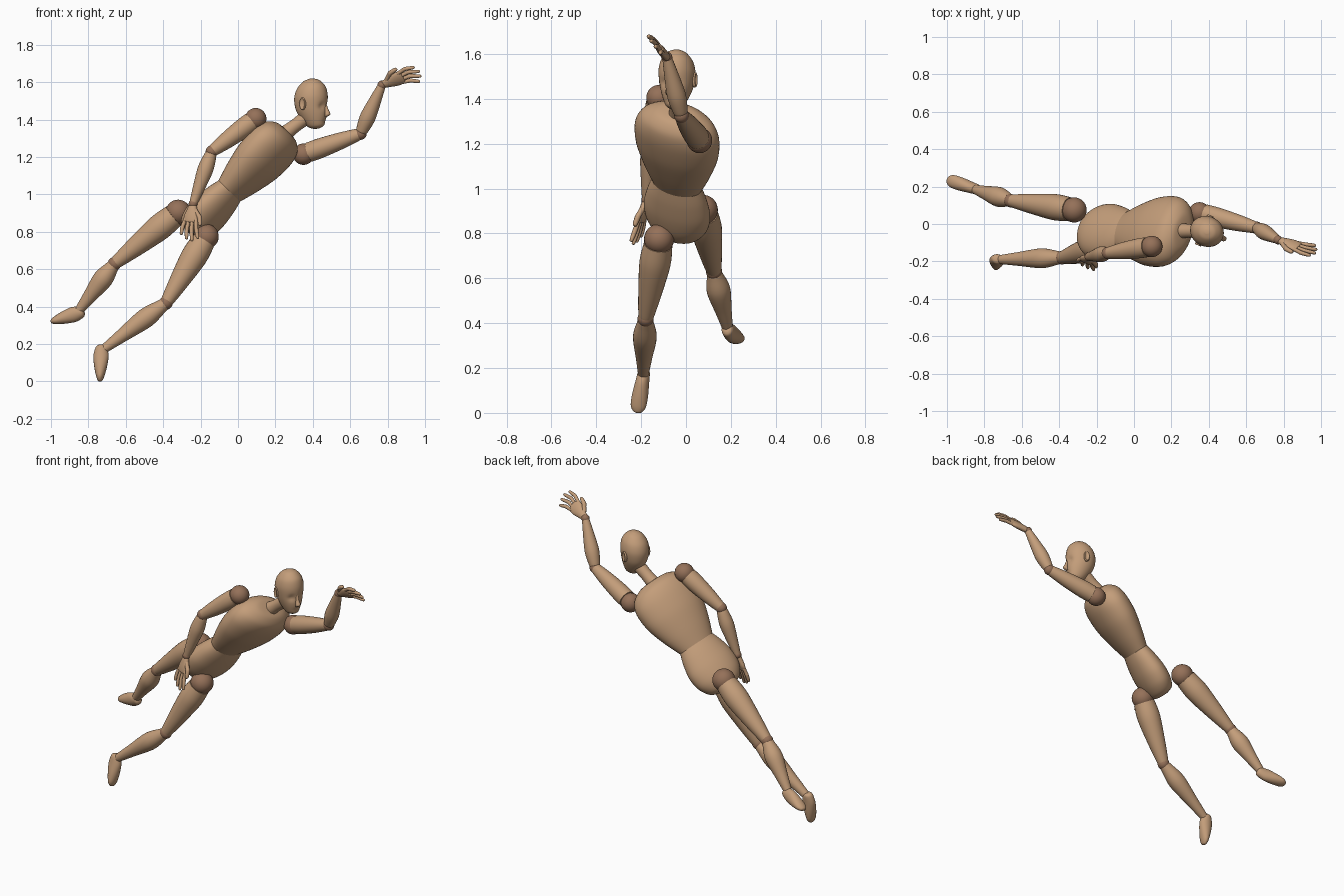
import bpy, bmesh, math
from mathutils import Vector as V

cube = bpy.data.objects.get("Cube")
if cube:
    bpy.data.objects.remove(cube, do_unlink=True)


def material(name, color):
    m = bpy.data.materials.new(name)
    m.use_nodes = True
    m.diffuse_color = (*color, 1)
    bsdf = m.node_tree.nodes["Principled BSDF"]
    bsdf.inputs["Base Color"].default_value = (*color, 1)
    bsdf.inputs["Roughness"].default_value = 0.6
    return m


WOOD = material("light wood", (0.55, 0.34, 0.195))
JOINT = material("dark wood", (0.30, 0.165, 0.10))


def finish(bm, name, mat):
    bmesh.ops.recalc_face_normals(bm, faces=bm.faces)
    for f in bm.faces:
        f.smooth = True
    for e in bm.edges:
        if e.is_manifold and e.calc_face_angle(0) > 0.8:
            e.smooth = False
    mesh = bpy.data.meshes.new(name)
    bm.to_mesh(mesh)
    bm.free()
    mesh.materials.append(mat)
    obj = bpy.data.objects.new(name, mesh)
    bpy.context.collection.objects.link(obj)
    return obj


def refine(rows, steps=5):
    """Smooth a list of (centre, a, b) stations with a cardinal spline."""
    rows = [V((*c, a, b)) for c, a, b in rows]
    out = []
    for i in range(len(rows) - 1):
        p0, p1 = rows[max(i - 1, 0)], rows[i]
        p2, p3 = rows[i + 1], rows[min(i + 2, len(rows) - 1)]
        m1, m2 = (p2 - p0) * 0.45, (p3 - p1) * 0.45
        for k in range(steps):
            t = k / steps
            h = t * t * (3 - 2 * t)
            out.append(p1 * (1 - h) + p2 * h + m1 * (t * (1 - t) ** 2) + m2 * (t * t * (t - 1)))
    return out + [rows[-1]]


def loft(name, rows, side, mat=WOOD, n=28):
    """Skin elliptical rings; a runs along side, b across it."""
    axis = (V(rows[-1][0]) - V(rows[0][0])).normalized()
    side = V(side)
    side = (side - axis * side.dot(axis)).normalized()
    cross = axis.cross(side)
    bm = bmesh.new()
    rings = []
    for r in refine(rows):
        c, a, b = V(r[:3]), max(r[3], 0.002), max(r[4], 0.002)
        rings.append([bm.verts.new(c + side * a * math.cos(2 * math.pi * k / n)
                                   + cross * b * math.sin(2 * math.pi * k / n)) for k in range(n)])
    for r0, r1 in zip(rings, rings[1:]):
        for k in range(n):
            bm.faces.new((r0[k], r0[(k + 1) % n], r1[(k + 1) % n], r1[k]))
    bm.faces.new(rings[0][::-1])
    bm.faces.new(rings[-1])
    return finish(bm, name, mat)


def ball(name, centre, r, mat=JOINT):
    bm = bmesh.new()
    bmesh.ops.create_uvsphere(bm, u_segments=28, v_segments=18, radius=r)
    bmesh.ops.translate(bm, vec=V(centre), verts=bm.verts)
    return finish(bm, name, mat)


def limb(name, p, q, profile):
    p, q = V(p), V(q)
    loft(name, [(p.lerp(q, t), r, r) for t, r in profile], (0.1, 1, 0.2))


# Trunk: leaning axis with a turned, flattened cross-section
AXIS = V((0.694, 0, 0.72))
LOW = V((0.72, 0, -0.694))
LEFT = V((0, 0.9, 0)) + LOW * 0.43


def trunk(name, profile):
    loft(name, [(AXIS * s + LOW * -0.74 + V((0, -0.04, 0)), a, b) for s, a, b in profile], LEFT, n=48)


trunk("chest", [(0.70, 0.116, 0.07), (0.80, 0.158, 0.095), (0.92, 0.195, 0.117),
                (1.03, 0.2, 0.12), (1.10, 0.168, 0.105), (1.14, 0.1, 0.065), (1.148, 0.02, 0.015)])
trunk("pelvis", [(0.71, 0.114, 0.068), (0.64, 0.14, 0.082), (0.55, 0.158, 0.092),
                 (0.47, 0.146, 0.09), (0.41, 0.105, 0.072), (0.39, 0.05, 0.035), (0.388, 0.01, 0.01)])
limb("neck", (0.23, -0.035, 1.31), (0.375, -0.04, 1.42), [(0, 0.045), (0.5, 0.036), (1, 0.04)])

# Head, turned towards the reaching hand
FACE = V((0.92, -0.39, 0))
EARS = V((0.39, 0.92, 0))
HEAD = V((0.39, -0.04, 0))


def on_head(fwd, z, out=0):
    return HEAD + FACE * fwd + EARS * out + V((0, 0, z))


head = loft("head", [(on_head(f, z), a, b) for z, f, a, b in [
    (1.352, 0.035, 0.015, 0.012), (1.366, 0.03, 0.045, 0.036), (1.41, 0.017, 0.07, 0.058),
    (1.46, 0.004, 0.086, 0.074), (1.52, 0, 0.092, 0.081), (1.57, 0, 0.079, 0.07),
    (1.606, 0, 0.046, 0.042), (1.619, 0, 0.012, 0.012)]], FACE, n=56)
# Shallow eye sockets and mouth
for v in head.data.vertices:
    d = v.co - HEAD
    if d.dot(FACE) > 0:
        w = abs(d.dot(EARS))
        eye = math.exp(-((w - 0.032) / 0.018) ** 2 - ((d.z - 1.472) / 0.018) ** 2)
        mouth = math.exp(-(w / 0.025) ** 2 - ((d.z - 1.392) / 0.009) ** 2)
        v.co -= FACE * (0.011 * eye + 0.004 * mouth)

loft("nose", [(on_head(f, z), a, b) for z, f, a, b in [
    (1.495, 0.08, 0.006, 0.006), (1.455, 0.09, 0.01, 0.01),
    (1.428, 0.096, 0.016, 0.015), (1.415, 0.086, 0.008, 0.01)]], FACE)
for label, s in (("left", 1), ("right", -1)):
    loft(label + "_ear", [(on_head(-0.015, 1.485, s * o), a, b) for o, a, b in [
        (0.06, 0.016, 0.028), (0.08, 0.019, 0.034), (0.087, 0.015, 0.03),
        (0.083, 0.009, 0.02), (0.081, 0.003, 0.006)]], FACE)

# Arms and legs
THIGH = [(0.07, 0.064), (0.3, 0.07), (0.65, 0.054), (0.95, 0.036), (1, 0.03)]
SHIN = [(0, 0.03), (0.08, 0.037), (0.33, 0.053), (0.7, 0.037), (1, 0.024)]
UPPER = [(0.1, 0.053), (0.3, 0.053), (0.65, 0.045), (0.95, 0.033), (1, 0.028)]
FORE = [(0, 0.026), (0.1, 0.034), (0.35, 0.042), (0.7, 0.032), (1, 0.021)]


def chain(label, kinds, root, mid, end, radii, profiles):
    ball(f"{label}_{kinds[0]}_joint", root, radii[0])
    limb(f"{label}_{kinds[1]}", root, mid, profiles[0])
    ball(f"{label}_{kinds[2]}_joint", mid, radii[1])
    limb(f"{label}_{kinds[3]}", mid, end, profiles[1])
    ball(f"{label}_{kinds[4]}_joint", end, radii[2])


ARM = ("shoulder", "upper_arm", "elbow", "forearm", "wrist")
LEG = ("hip", "thigh", "knee", "shin", "ankle")
R_WRIST, L_WRIST = V((-0.24, -0.175, 0.95)), V((0.77, -0.085, 1.585))
chain("right", ARM, (0.095, -0.12, 1.405), (-0.14, -0.155, 1.23), R_WRIST, (0.057, 0.033, 0.024), (UPPER, FORE))
chain("left", ARM, (0.35, 0.06, 1.215), (0.655, -0.02, 1.325), L_WRIST, (0.057, 0.033, 0.024), (UPPER, FORE))
chain("right", LEG, (-0.17, -0.12, 0.775), (-0.385, -0.18, 0.42), (-0.715, -0.19, 0.175),
      (0.067, 0.036, 0.022), (THIGH, SHIN))
chain("left", LEG, (-0.32, 0.075, 0.905), (-0.66, 0.125, 0.63), (-0.85, 0.185, 0.38),
      (0.067, 0.036, 0.022), (THIGH, SHIN))


# Feet: narrow heel widening to a flat rounded toe
def foot(name, heel, toe):
    heel, toe = V(heel), V(toe)
    loft(name, [(heel.lerp(toe, t), a, b) for t, a, b in [
        (0, 0.014, 0.016), (0.06, 0.026, 0.03), (0.3, 0.031, 0.041), (0.6, 0.036, 0.034),
        (0.85, 0.034, 0.022), (0.97, 0.02, 0.012), (1, 0.006, 0.004)]], (0.1, 1, 0.1))


foot("right_foot", (-0.73, -0.185, 0.195), (-0.738, -0.218, 0.0))
foot("left_foot", (-0.825, 0.18, 0.375), (-1.0, 0.238, 0.32))


# Hands: flat palm, four spread fingers and a thumb
def hand(label, wrist, knuckle, bend, side):
    d = (knuckle - wrist).normalized()
    side = V(side)
    side = (side - d * side.dot(d)).normalized()
    palm = [(0, 0.018, 0.016), (0.3, 0.028, 0.019), (0.7, 0.041, 0.018), (1, 0.037, 0.013), (1.06, 0.02, 0.006)]
    loft(label + "_palm", [(wrist.lerp(knuckle, t), a, b) for t, a, b in palm], side)

    def finger(name, a, b, tip, r):
        pts = [a, a.lerp(b, 0.6), b, b.lerp(tip, 0.6), b.lerp(tip, 0.93), tip]
        sizes = (r, r, r * 1.05, r * 0.95, r * 0.7, r * 0.2)
        loft(f"{label}_{name}", [(p, s, s) for p, s in zip(pts, sizes)], side, n=14)

    bend = V(bend).normalized()
    names = ("little_finger", "ring_finger", "middle_finger", "index_finger")
    for name, u, length in zip(names, (-0.03, -0.01, 0.01, 0.03), (0.08, 0.1, 0.108, 0.095)):
        a = knuckle - d * 0.015 + side * u
        b = a + d * length * 0.55 + side * u * 0.35
        finger(name, a, b, b + bend * length * 0.6 + side * u * 0.3, 0.0105)
    a = wrist + d * 0.035 + side * 0.018
    b = a + d * 0.04 + side * 0.032
    finger("thumb", a, b, b + d * 0.045 + side * 0.012, 0.0125)


hand("right", R_WRIST, V((-0.255, -0.2, 0.855)), (0, -0.3, -1), (0.9, -0.35, 0.1))
hand("left", L_WRIST, V((0.878, -0.122, 1.628)), (1, -0.2, 0.05), (-0.1, -0.5, 0.7))
